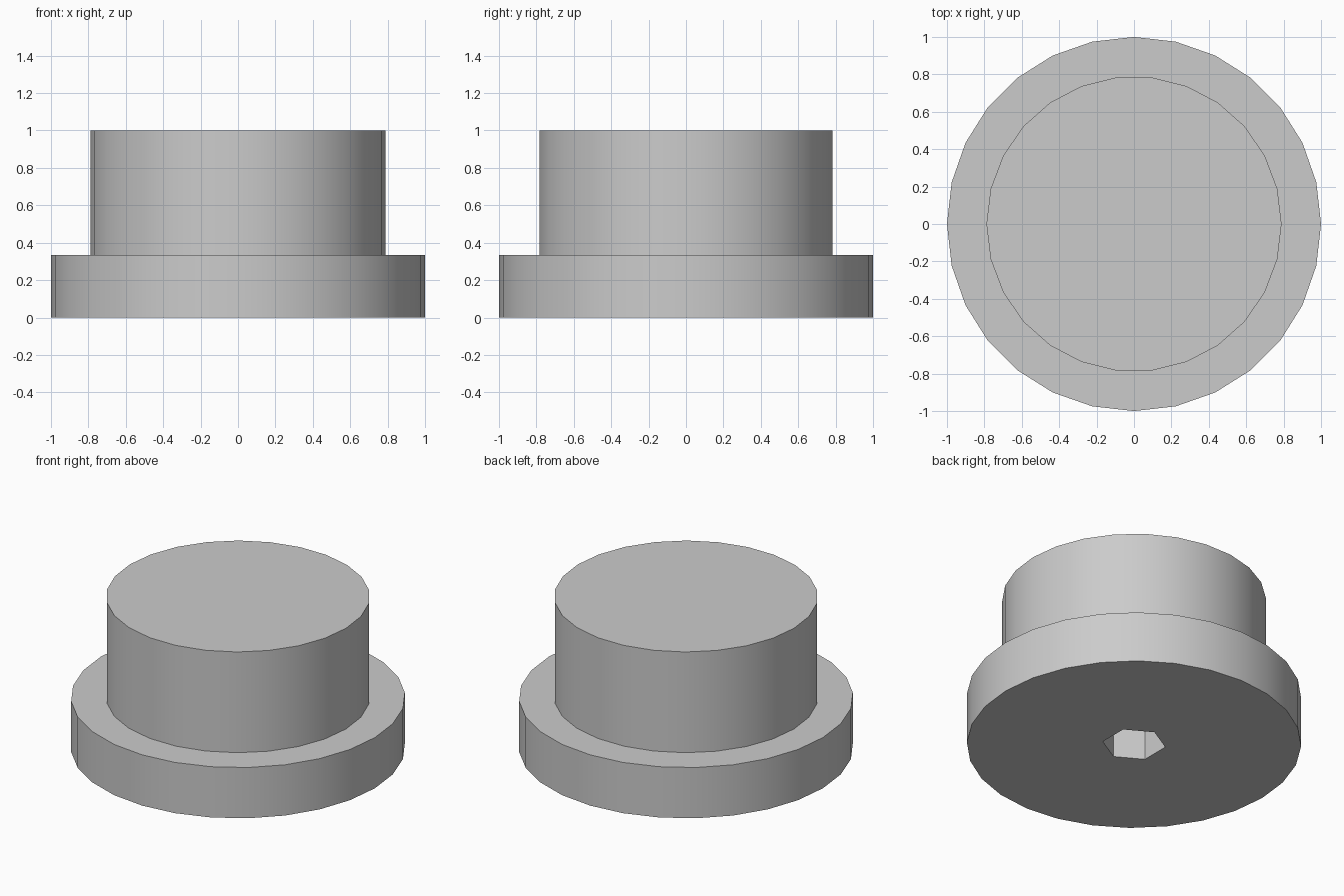
import bpy
import bmesh
import math

cube = bpy.data.objects.get("Cube")
if cube:
    bpy.data.objects.remove(cube)

FLANGE_TOP, TOP, SOCKET_DEPTH = 0.335, 1.0, 0.67

grey = bpy.data.materials.new("plain grey")
grey.use_nodes = True
colour = (0.6, 0.6, 0.6, 1)
grey.diffuse_color = colour
grey.node_tree.nodes["Principled BSDF"].inputs["Base Color"].default_value = colour

bm = bmesh.new()


def ring(sides, radius, z, turn=0.0):
    """Closed polygon of edges at height z."""
    angles = [turn + math.tau * i / sides for i in range(sides)]
    verts = [bm.verts.new((radius * math.cos(a), radius * math.sin(a), z)) for a in angles]
    return [bm.edges.new((verts[i - 1], verts[i])) for i in range(sides)]


def wall(sides, radius, low, high, turn=0.0):
    """Open prism wall; returns its bottom and top edge rings."""
    bottom, top = ring(sides, radius, low, turn), ring(sides, radius, high, turn)
    for a, b in zip(bottom, top):
        bm.faces.new((a.verts[0], a.verts[1], b.verts[1], b.verts[0]))
    return bottom, top


def cap(edges):
    bm.faces.new([e.verts[1] for e in edges])


def step(outer, inner):
    """Flat face between two rings."""
    bmesh.ops.triangle_fill(bm, use_beauty=True, edges=outer + inner)


# Wide flange, narrower drum and hexagonal socket in the underside
flange_low, flange_high = wall(28, 1.0, 0, FLANGE_TOP)
drum_low, drum_high = wall(26, 0.789, FLANGE_TOP, TOP)
socket_low, socket_high = wall(6, 0.19, 0, SOCKET_DEPTH, math.radians(30))

# Flat faces joining them
step(flange_low, socket_low)
step(flange_high, drum_low)
cap(drum_high)
cap(socket_high)
bmesh.ops.recalc_face_normals(bm, faces=bm.faces)

mesh = bpy.data.meshes.new("stepped_knob")
bm.to_mesh(mesh)
bm.free()
mesh.materials.append(grey)
knob = bpy.data.objects.new("stepped_knob", mesh)
bpy.context.collection.objects.link(knob)

# Smooth round walls with crisp rims
bpy.ops.object.select_all(action="DESELECT")
knob.select_set(True)
bpy.context.view_layer.objects.active = knob
bpy.ops.object.shade_smooth_by_angle(angle=math.radians(30))
